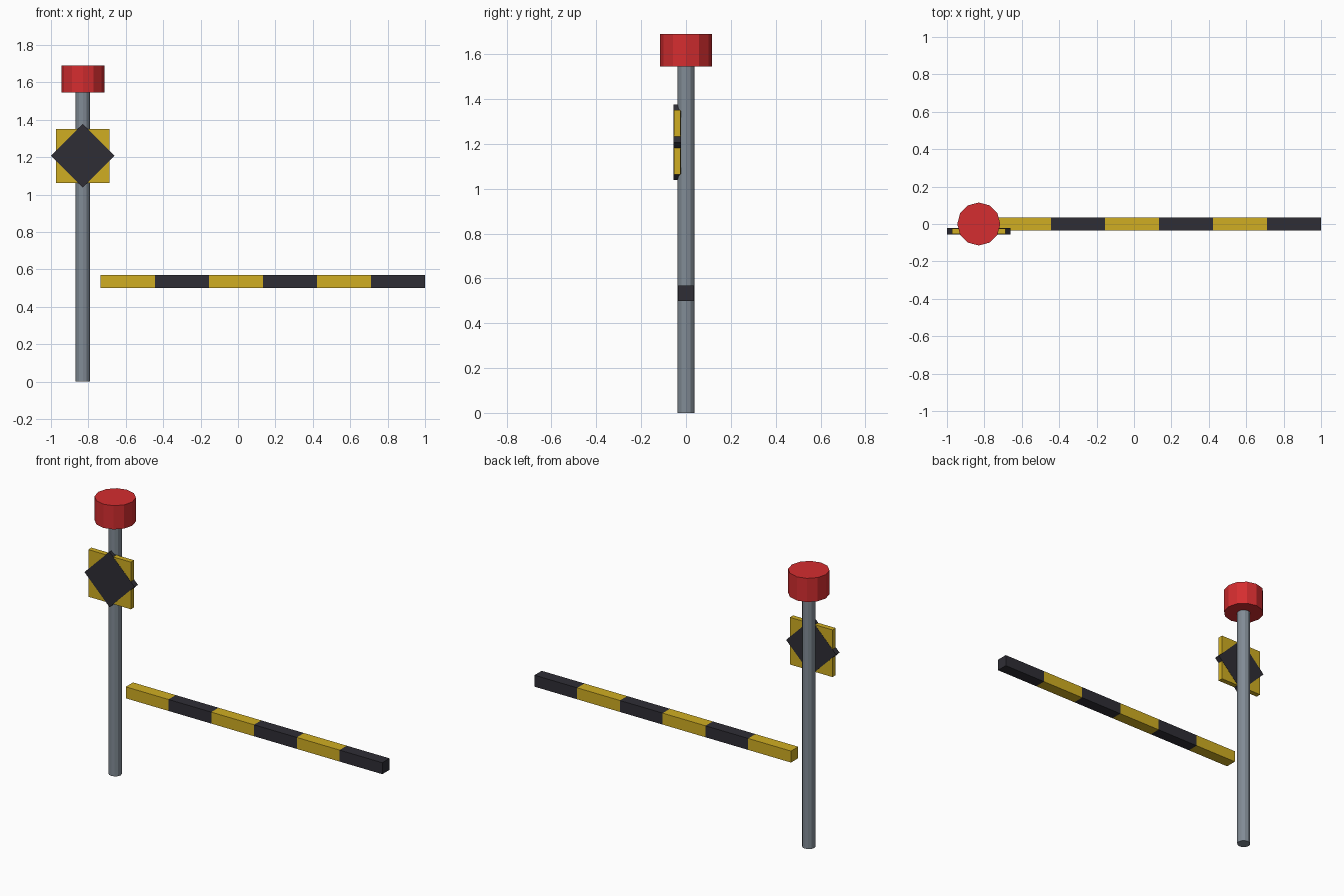
import bpy
import math

cube = bpy.data.objects.get("Cube")
if cube:
    bpy.data.objects.remove(cube, do_unlink=True)


def material(name, r, g, b):
    m = bpy.data.materials.new(name)
    m.use_nodes = True
    m.diffuse_color = (r, g, b, 1)
    m.node_tree.nodes["Principled BSDF"].inputs["Base Color"].default_value = (r, g, b, 1)
    return m


YELLOW = material("warning yellow", 0.63, 0.42, 0.016)
DARK = material("charcoal", 0.028, 0.027, 0.036)
RED = material("signal red", 0.66, 0.026, 0.029)
GREY = material("steel grey", 0.22, 0.26, 0.30)


def finish(name, mat):
    ob = bpy.context.object
    ob.name = ob.data.name = name
    ob.data.materials.append(mat)
    return ob


def box(name, mat, centre, size, tilt=0):
    bpy.ops.mesh.primitive_cube_add(size=1, location=centre, rotation=(0, tilt, 0))
    bpy.context.object.scale = size
    return finish(name, mat)


def cylinder(name, mat, radius, bottom, top):
    bpy.ops.mesh.primitive_cylinder_add(
        vertices=12, radius=radius, depth=top - bottom,
        location=(POLE_X, 0, (bottom + top) / 2))
    return finish(name, mat)


POLE_X = -0.83

# Post and lamp
cylinder("post", GREY, 0.038, 0, 1.55)
cylinder("lamp", RED, 0.115, 1.545, 1.69)

# Square sign with a diamond set through it, just proud of both faces
box("sign_square", YELLOW, (POLE_X, -0.039, 1.207), (0.288, 0.031, 0.288))
box("sign_diamond", DARK, (POLE_X, -0.039, 1.207), (0.239, 0.033, 0.239), math.pi / 4)

# Striped barrier arm
START, COUNT = -0.734, 6
step = (1 - START) / COUNT
for i in range(COUNT):
    box(f"arm_stripe_{i + 1}", DARK if i % 2 else YELLOW,
        (START + step * (i + 0.5), 0, 0.534), (step, 0.07, 0.07))
